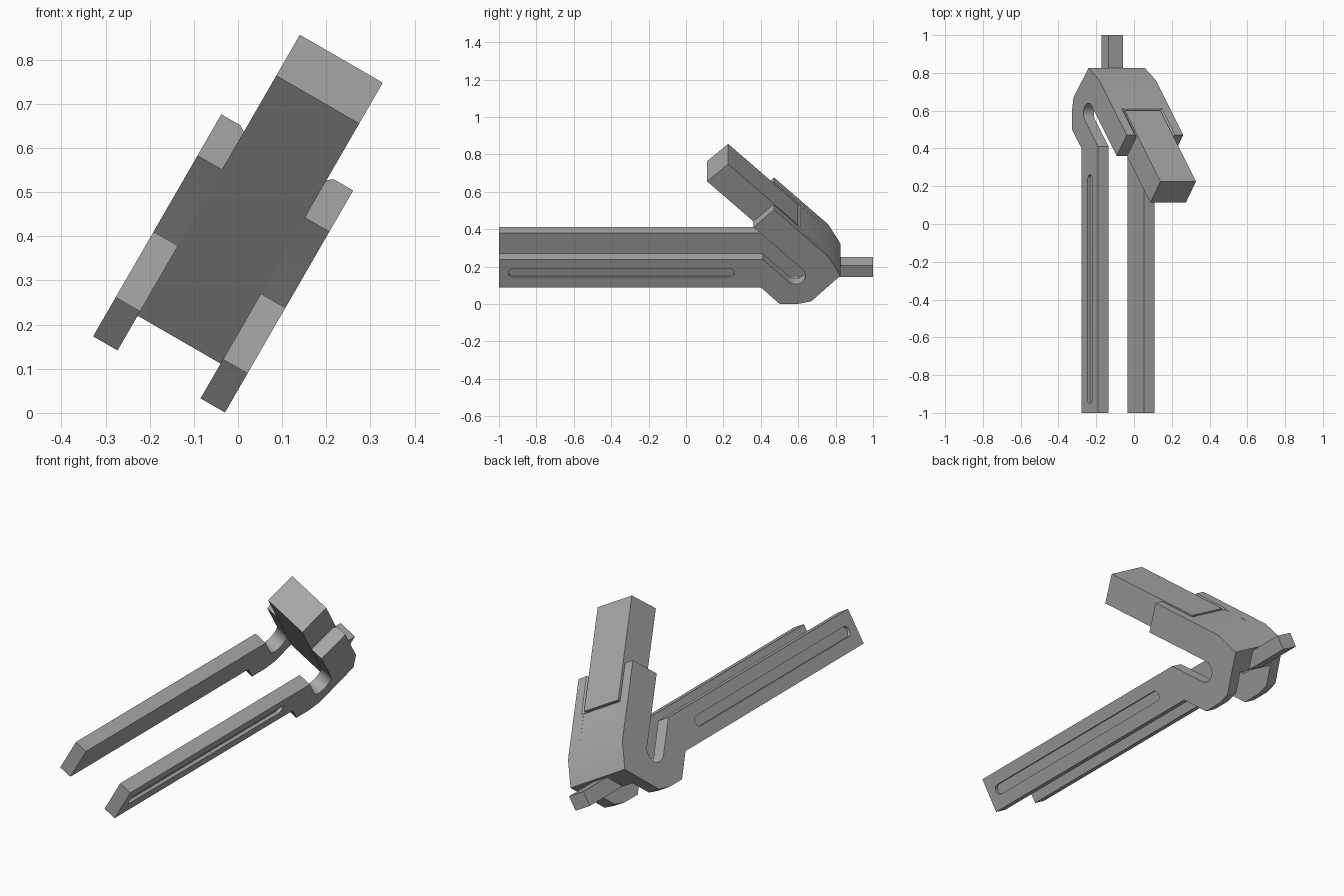
import bpy, bmesh, math
from mathutils import Matrix, Vector

if "Cube" in bpy.data.objects:
    bpy.data.objects.remove(bpy.data.objects["Cube"])

gray = bpy.data.materials.new("plain_gray")
gray.use_nodes = True
gray.diffuse_color = (0.4, 0.4, 0.4, 1)
gray.node_tree.nodes["Principled BSDF"].inputs["Base Color"].default_value = (0.4, 0.4, 0.4, 1)

# The whole part lies rolled over about its long axis
ROLL = Matrix.Rotation(math.radians(30), 4, 'Y')
MID, HALF_WEB, HALF_OUT = -0.1985, 0.1085, 0.1725


def make_object(name, bm):
    bmesh.ops.recalc_face_normals(bm, faces=bm.faces)
    bm.transform(ROLL)
    mesh = bpy.data.meshes.new(name)
    bm.to_mesh(mesh)
    bm.free()
    mesh.materials.append(gray)
    obj = bpy.data.objects.new(name, mesh)
    bpy.context.collection.objects.link(obj)
    return obj


def prism(name, profile, s0, s1):
    """Extrude a side profile of (y, t) points across the width."""
    bm = bmesh.new()
    face = bm.faces.new([bm.verts.new((s0, y, t)) for y, t in profile])
    ext = bmesh.ops.extrude_face_region(bm, geom=[face])
    verts = [v for v in ext["geom"] if isinstance(v, bmesh.types.BMVert)]
    bmesh.ops.translate(bm, vec=(s1 - s0, 0, 0), verts=verts)
    return make_object(name, bm)


def arc(cy, ct, r, a0, a1, n=12):
    angles = [math.radians(a0 + (a1 - a0) * i / n) for i in range(n + 1)]
    return [(cy + r * math.cos(a), ct + r * math.sin(a)) for a in angles]


def cut(obj, cutter):
    mod = obj.modifiers.new("cut", 'BOOLEAN')
    mod.operation = 'DIFFERENCE'
    mod.solver = 'EXACT'
    mod.object = cutter
    bpy.context.view_layer.objects.active = obj
    bpy.ops.object.modifier_apply(modifier=mod.name)


# Side plate: long arm, hooked heel, slanted prong and rounded slot
plate = [(-1, 0.088), (0.4, 0.088), (0.5, -0.014), (0.6, -0.014), (0.67, 0.002),
         (0.825, 0.16), (0.762, 0.276), (0.471, 0.567), (0.361, 0.459)]
plate += arc(0.586, 0.16, 0.053, 45, -135) + [(0.411, 0.26), (-1, 0.26)]
plates = [prism("right_side_plate", plate, MID - HALF_OUT, MID - HALF_WEB),
          prism("left_side_plate", plate, MID + HALF_WEB, MID + HALF_OUT)]

# Slanted bridge between the plates, and the block continuing from it
web = prism("bridge", [(0.491, 0.328), (0.6, 0.437), (0.762, 0.276),
                       (0.825, 0.16), (0.742, 0.077)], MID - HALF_WEB, MID + HALF_WEB)
block = prism("head_block", [(0.113, 0.705), (0.225, 0.812), (0.6, 0.437),
                             (0.491, 0.328)], MID - HALF_WEB, MID + HALF_WEB)

# Rear tang
prism("rear_tang", [(0.745, 0.079), (1, 0.079), (1, 0.151), (0.745, 0.151)],
      MID - 0.0455, MID + 0.0455)

# Bevelled groove around the block where it meets the prongs and bridge
along, out = Vector((0, 1, -1)).normalized(), Vector((0, 1, 1)).normalized()
corner = Vector((MID, 0.6, 0.437))
bm = bmesh.new()
for level, extra in ((0.013, 0.026), (-0.013, 0)):
    for side in (-1, 1):
        for run in (-0.4, extra):
            p = corner + out * level + along * run
            bm.verts.new(p + Vector((side * (HALF_WEB + extra), 0, 0)))
bmesh.ops.convex_hull(bm, input=bm.verts)
groove = make_object("groove_cutter", bm)
for part in plates + [web]:
    cut(part, groove)

# Long round-ended recess on the outside of each arm
stadium = arc(-0.925, 0.176, 0.025, 90, 270) + arc(0.235, 0.176, 0.025, -90, 90)
cutters = [groove]
for part, sign in zip(plates, (-1, 1)):
    recess = prism("recess_cutter", stadium, MID + sign * (HALF_OUT - 0.015),
                   MID + sign * (HALF_OUT + 0.02))
    cut(part, recess)
    cutters.append(recess)
for c in cutters:
    bpy.data.objects.remove(c)

# Smooth the rounded walls, keep the edges crisp
for part in plates + [web]:
    bpy.ops.object.select_all(action='DESELECT')
    part.select_set(True)
    bpy.context.view_layer.objects.active = part
    bpy.ops.object.shade_smooth_by_angle(angle=math.radians(30))
